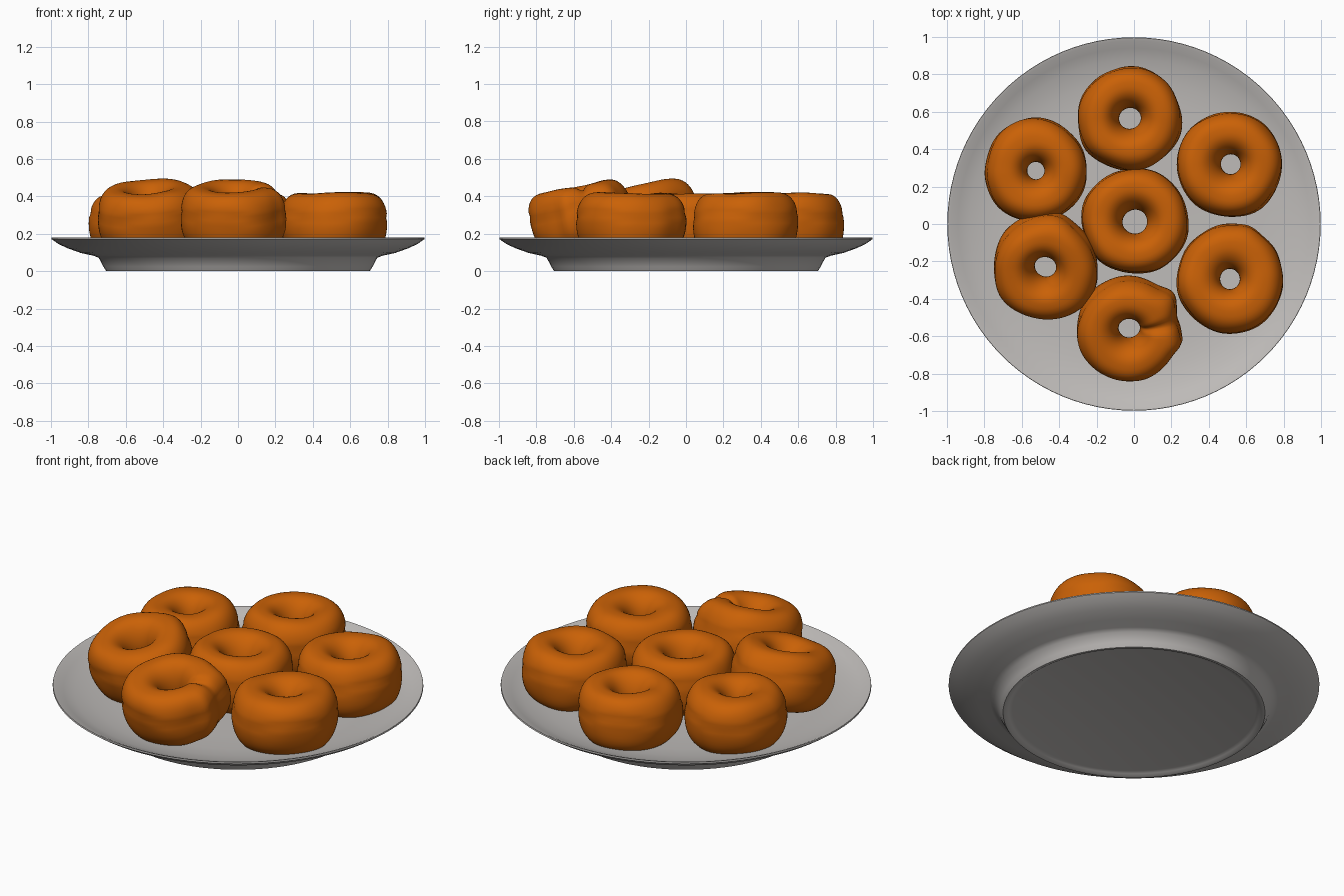
import bpy, bmesh, math
from mathutils import Vector, Matrix, noise

if "Cube" in bpy.data.objects:
    bpy.data.objects.remove(bpy.data.objects["Cube"])


def material(name, rgb):
    m = bpy.data.materials.new(name)
    m.diffuse_color = (*rgb, 1)
    m.use_nodes = True
    m.node_tree.nodes["Principled BSDF"].inputs["Base Color"].default_value = m.diffuse_color
    return m


GLAZE = material("fried orange", (0.59, 0.12, 0.002))
CHINA = material("pale grey china", (0.52, 0.50, 0.485))


def finish(bm, name, mat, angle):
    bmesh.ops.recalc_face_normals(bm, faces=bm.faces)
    me = bpy.data.meshes.new(name)
    bm.to_mesh(me)
    bm.free()
    me.materials.append(mat)
    ob = bpy.data.objects.new(name, me)
    bpy.context.collection.objects.link(ob)
    bpy.ops.object.select_all(action='DESELECT')
    ob.select_set(True)
    bpy.context.view_layer.objects.active = ob
    bpy.ops.object.shade_smooth_by_angle(angle=math.radians(angle))
    return ob


def skin(bm, rings, closed):
    # bridge equal-length vertex rings with quads
    count = len(rings)
    for i in range(count if closed else count - 1):
        a, b = rings[i], rings[(i + 1) % count]
        n = len(a)
        for j in range(n):
            k = (j + 1) % n
            bm.faces.new((a[j], a[k], b[k], b[j]))


# Plate: shallow recess, foot, sloped wall, flared rim and shallow dish
profile = [(0.655, 0.016), (0.675, 0.010), (0.69, 0.0), (0.705, 0.0), (0.72, 0.025),
           (0.745, 0.072), (0.775, 0.083), (0.84, 0.097),
           (0.91, 0.122), (0.96, 0.145), (0.998, 0.172), (0.996, 0.18), (0.98, 0.176),
           (0.94, 0.157), (0.88, 0.136), (0.78, 0.118), (0.68, 0.110), (0.5, 0.108)]
bm = bmesh.new()
rings = [[bm.verts.new((r * math.cos(t), r * math.sin(t), z))
          for t in (2 * math.pi * j / 96 for j in range(96))] for r, z in profile]
skin(bm, rings, False)
bm.faces.new(rings[0])
bm.faces.new(rings[-1])
finish(bm, "plate", CHINA, 45)


def bump(a, centre, width):
    d = (a - math.radians(centre) + math.pi) % (2 * math.pi) - math.pi
    return math.exp(-(d / math.radians(width)) ** 2)


def doughnut(name, x, y, size=0.28, hole=0.06, tilt=(0, 0), lift=0.0, lobes=(), seed=0):
    """lobes: (angle, width, change of outer radius, change of top height)"""
    bm = bmesh.new()
    half_w, half_h = (size - hole) / 2, 0.16
    mid = (size + hole) / 2
    rings = []
    for i in range(80):
        a = 2 * math.pi * i / 80
        ring = []
        for j in range(44):
            p = 2 * math.pi * j / 44
            c, s = math.cos(p), math.sin(p)
            # boxy outside, rounder inside
            e = 0.75 if c > 0 else 0.95
            u = math.copysign(abs(c) ** e, c)
            v = math.copysign(abs(s) ** (0.88 if c > 0 else 1.0), s)
            r, z = mid + half_w * u, half_h * v
            # faint seam round the side
            if c > 0:
                wave = 0.04 + 0.02 * math.sin(3 * a + seed)
                r -= 0.006 * math.exp(-((z - wave) / 0.015) ** 2)
            for ang, width, dr, dz in lobes:
                w = bump(a, ang, width)
                r += dr * w * max(0, c)
                z += dz * w * max(0, s)
            q = Vector((r * math.cos(a), r * math.sin(a), z))
            n = noise.noise(q * 5 + Vector((seed * 7.3, 0, 0)))
            q += Vector((math.cos(a) * c, math.sin(a) * c, s)) * n * 0.012
            ring.append(bm.verts.new(q))
        rings.append(ring)
    skin(bm, rings, True)
    turn = Matrix.Rotation(math.radians(tilt[0]), 4, 'X') @ Matrix.Rotation(math.radians(tilt[1]), 4, 'Y')
    bm.transform(Matrix.Translation((x, y, 0.257 + lift)) @ turn)
    finish(bm, name, GLAZE, 60)


# Seven doughnuts: one in the middle, six around
doughnut("centre_doughnut", 0.005, 0.015, 0.285, 0.066, seed=1)
doughnut("back_doughnut", -0.022, 0.565, 0.279, 0.060, seed=2,
         lobes=[(215, 18, 0.012, 0.0)])
doughnut("back_right_doughnut", 0.513, 0.318, 0.284, 0.055, seed=3)
doughnut("front_right_doughnut", 0.515, -0.295, 0.289, 0.055, seed=4,
         lobes=[(70, 12, 0.012, 0.0)])
doughnut("back_left_doughnut", -0.525, 0.285, 0.274, 0.040, seed=5,
         lobes=[(110, 25, 0.012, 0.0)])
# leaning on its neighbour
doughnut("front_left_doughnut", -0.475, -0.228, 0.281, 0.060, tilt=(13, -3), lift=0.036, seed=6,
         lobes=[(75, 18, 0.02, 0.0), (320, 20, 0.012, 0.0)])
# dented side between two small lips
doughnut("front_doughnut", -0.03, -0.56, 0.278, 0.056, tilt=(12, 0), lift=0.038, seed=7,
         lobes=[(38, 12, 0.035, 0.0), (12, 9, -0.012, -0.025), (345, 9, 0.02, 0.0)])
